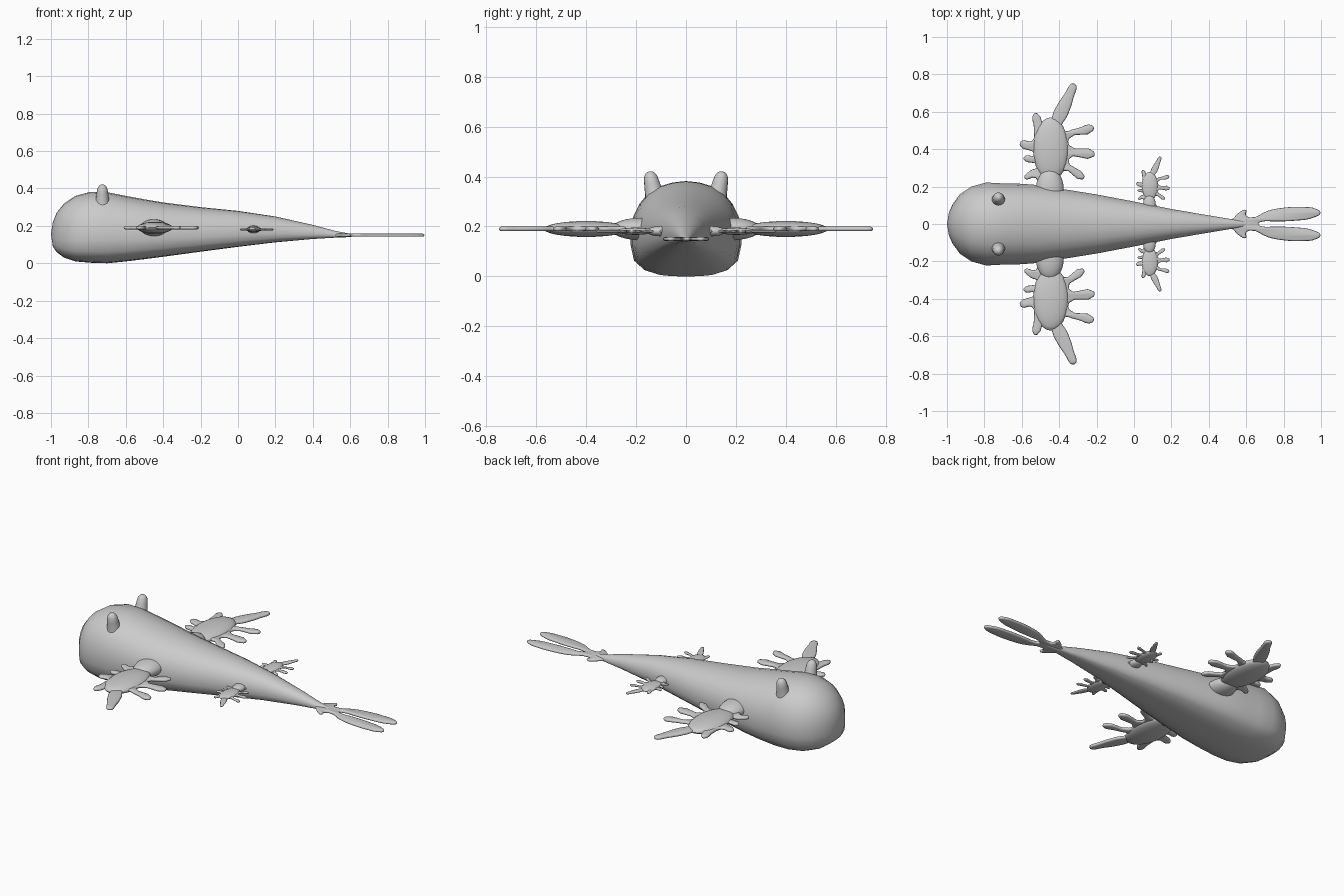
import bpy, bmesh, math
from mathutils import Vector, Matrix

if "Cube" in bpy.data.objects:
    bpy.data.objects.remove(bpy.data.objects["Cube"])


def finish(name, bm, mirror=False, angle=60):
    bmesh.ops.remove_doubles(bm, verts=bm.verts, dist=0.0003)
    bmesh.ops.recalc_face_normals(bm, faces=bm.faces)
    me = bpy.data.meshes.new(name)
    bm.to_mesh(me)
    bm.free()
    ob = bpy.data.objects.new(name, me)
    bpy.context.collection.objects.link(ob)
    if mirror:
        ob.modifiers.new("mirror", 'MIRROR').use_axis = (False, True, False)
        ob.modifiers["mirror"].use_mirror_merge = False
    bpy.ops.object.select_all(action='DESELECT')
    ob.select_set(True)
    bpy.context.view_layer.objects.active = ob
    bpy.ops.object.shade_smooth_by_angle(angle=math.radians(angle))
    return ob


def loft(bm, rings, start=None, end=None):
    loops = [[bm.verts.new(p) for p in r] for r in rings]
    n = len(loops[0])
    for a, b in zip(loops, loops[1:]):
        for i in range(n):
            j = (i + 1) % n
            bm.faces.new((a[i], a[j], b[j], b[i]))
    for loop, tip in ((loops[0], start), (loops[-1], end)):
        if tip:
            t = bm.verts.new(tip)
            for i in range(n):
                bm.faces.new((loop[i], loop[(i + 1) % n], t))


def flat_shape(points, depth, z):
    """Smooth closed outline, filled and given a rounded rim."""
    cu = bpy.data.curves.new("outline", 'CURVE')
    cu.dimensions = '2D'
    cu.fill_mode = 'BOTH'
    cu.bevel_depth = depth
    cu.offset = -depth
    cu.bevel_resolution = 1
    cu.resolution_u = 4
    sp = cu.splines.new('BEZIER')
    sp.bezier_points.add(len(points) - 1)
    sp.use_cyclic_u = True
    for bp, (x, y) in zip(sp.bezier_points, points):
        bp.co = (x, y, 0)
        bp.handle_left_type = bp.handle_right_type = 'AUTO'
    ob = bpy.data.objects.new("outline", cu)
    bpy.context.collection.objects.link(ob)
    dg = bpy.context.evaluated_depsgraph_get()
    me = bpy.data.meshes.new_from_object(ob.evaluated_get(dg))
    bm = bmesh.new()
    bm.from_mesh(me)
    bmesh.ops.translate(bm, verts=bm.verts, vec=(0, 0, z))
    bpy.data.objects.remove(ob)
    bpy.data.meshes.remove(me)
    return bm


def blob(bm, centre, radii):
    m = Matrix.Translation(centre) @ Matrix.Diagonal((*radii, 1))
    bmesh.ops.create_uvsphere(bm, u_segments=24, v_segments=12, radius=1, matrix=m)


# Body: x, half width, bottom, top
stations = [(-0.99, 0.06, 0.09, 0.22), (-0.97, 0.105, 0.06, 0.27),
            (-0.93, 0.16, 0.03, 0.32), (-0.87, 0.20, 0.01, 0.36),
            (-0.79, 0.222, 0.003, 0.382), (-0.7, 0.217, 0.0, 0.38),
            (-0.6, 0.215, 0.01, 0.36), (-0.5, 0.207, 0.022, 0.342),
            (-0.4, 0.19, 0.035, 0.325), (-0.2, 0.158, 0.062, 0.30),
            (0, 0.12, 0.088, 0.28), (0.2, 0.08, 0.112, 0.25),
            (0.4, 0.046, 0.13, 0.205), (0.52, 0.026, 0.137, 0.173),
            (0.6, 0.014, 0.14, 0.158)]
half = [(0, -1), (0.25, -0.995), (0.48, -0.97), (0.76, -0.87), (0.94, -0.68), (1, -0.35),
        (1, -0.05), (0.95, 0.25), (0.84, 0.52), (0.68, 0.74), (0.47, 0.89), (0.24, 0.97), (0, 1)]
section = half + [(-u, v) for u, v in half[-2:0:-1]]
bm = bmesh.new()
loft(bm, [[(x, u * w, (t + b) / 2 + v * (t - b) / 2) for u, v in section]
          for x, w, b, t in stations], (-1, 0, 0.155), (0.63, 0, 0.149))
finish("body", bm)

# Spiky fins: large front pair and smaller rear pair share one outline
fin = [(-0.53, 0.16), (-0.52, 0.215), (-0.525, 0.245), (-0.585, 0.243), (-0.555, 0.285),
       (-0.515, 0.31), (-0.59, 0.345), (-0.58, 0.365), (-0.535, 0.37), (-0.61, 0.42),
       (-0.6, 0.445), (-0.545, 0.445), (-0.535, 0.51), (-0.535, 0.59), (-0.515, 0.59),
       (-0.467, 0.52), (-0.43, 0.6), (-0.375, 0.69), (-0.318, 0.75), (-0.325, 0.67),
       (-0.355, 0.58), (-0.385, 0.505), (-0.31, 0.51), (-0.22, 0.525), (-0.22, 0.497),
       (-0.345, 0.458), (-0.345, 0.42), (-0.215, 0.388), (-0.215, 0.36), (-0.35, 0.345),
       (-0.265, 0.258), (-0.275, 0.238), (-0.38, 0.285), (-0.4, 0.235), (-0.38, 0.19), (-0.36, 0.16)]
for name, s, dx, dy, z in (("front_fins", 1, 0, 0, 0.19), ("rear_fins", 0.45, 0.285, 0.0225, 0.181)):
    bm = flat_shape([(x * s + dx, y * s + dy) for x, y in fin], 0.008 * s + 0.001, z)
    # palm swelling and root blend
    for c, r in (((-0.445, 0.4), (0.095, 0.17, 0.032)), ((-0.45, 0.18), (0.075, 0.12, 0.045))):
        blob(bm, Vector((c[0] * s + dx, c[1] * s + dy, z)), [v * s for v in r])
    finish(name, bm, mirror=True)

# Forked tail
tail = [(0.5, 0.012), (0.53, 0.03), (0.56, 0.06), (0.6, 0.073), (0.598, 0.05), (0.62, 0.035),
        (0.72, 0.072), (0.8, 0.087), (0.9, 0.091), (0.975, 0.08), (0.997, 0.06),
        (0.97, 0.038), (0.85, 0.017), (0.75, 0.014), (0.685, 0.012)]
tail += [(0.665, 0)] + [(x, -y) for x, y in reversed(tail)]
finish("tail_fin", flat_shape(tail, 0.008, 0.15))

# Eye stalks, leaning slightly outward
profile = [(0.06, -0.10), (0.046, -0.06), (0.036, -0.02), (0.031, 0.02),
           (0.027, 0.045), (0.018, 0.06), (0.009, 0.066)]
bm = bmesh.new()
place = Matrix.Translation((-0.725, 0.133, 0.355)) @ Matrix.Rotation(math.radians(-12), 4, 'X')
ring = [i * math.tau / 16 for i in range(16)]
loft(bm, [[place @ Vector((r * math.cos(a), r * math.sin(a), h)) for a in ring]
          for r, h in profile], None, place @ Vector((0, 0, 0.067)))
finish("eye_stalks", bm, mirror=True)
